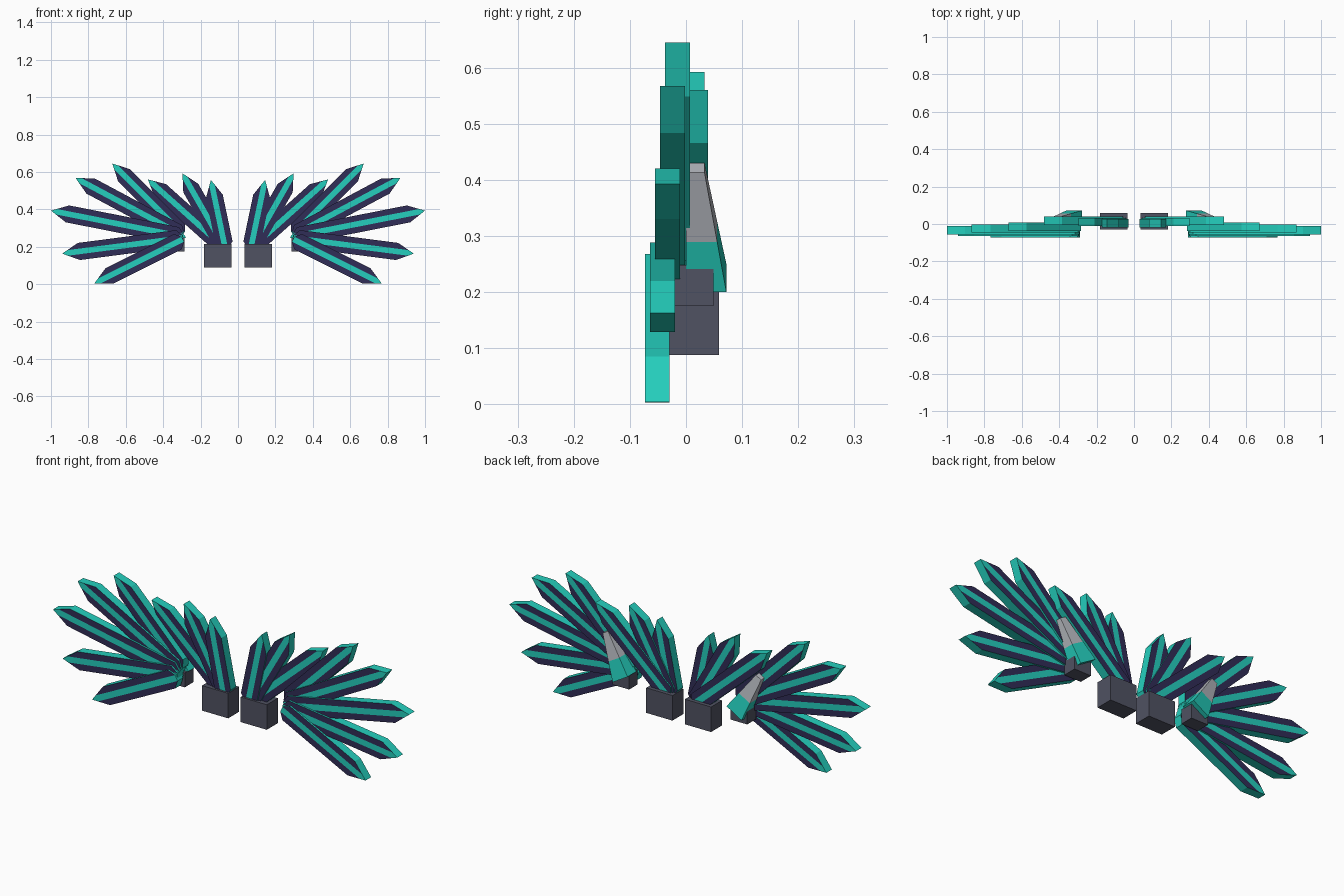
import bpy, bmesh, math
from mathutils import Vector

if "Cube" in bpy.data.objects:
    bpy.data.objects.remove(bpy.data.objects["Cube"])


def material(name, rgb):
    m = bpy.data.materials.new(name)
    m.diffuse_color = (*rgb, 1)
    m.use_nodes = True
    m.node_tree.nodes["Principled BSDF"].inputs["Base Color"].default_value = m.diffuse_color
    return m


NAVY = material("navy", (0.030, 0.026, 0.095))
TEAL = material("teal", (0.018, 0.62, 0.51))
SLATE = material("slate", (0.080, 0.084, 0.122))
SILVER = material("silver", (0.47, 0.49, 0.53))


def finish(bm, name, mats):
    bmesh.ops.recalc_face_normals(bm, faces=bm.faces)
    me = bpy.data.meshes.new(name)
    bm.to_mesh(me)
    bm.free()
    for m in mats:
        me.materials.append(m)
    ob = bpy.data.objects.new(name, me)
    bpy.context.collection.objects.link(ob)
    return ob


def block(name, side, lo, hi):
    bm = bmesh.new()
    bmesh.ops.create_cube(bm, size=1)
    for v in bm.verts:
        p = [lo[i] + (v.co[i] + 0.5) * (hi[i] - lo[i]) for i in range(3)]
        v.co = (side * p[0], p[1], p[2])
    return finish(bm, name, [SLATE])


def feather(name, side, root, tip, y0, y1):
    """Pointed slab: navy faces, teal middle stripe and teal rim."""
    half, stripe, point, heel = 0.046, 0.015, 0.09, 0.03
    r, t = Vector(root), Vector(tip)
    length = (t - r).length
    d = (t - r).normalized()
    n = Vector((-d.y, d.x))
    shoulder = length - point
    cut = length - point * stripe / half
    middle = [(0, -stripe), (cut, -stripe), (length, 0), (cut, stripe), (0, stripe)]
    upper = [(0, stripe), (cut, stripe), (shoulder, half), (heel, half)]
    lower = [(a, -b) for a, b in upper]
    bm = bmesh.new()
    for outline, mat in ((middle, 1), (upper, 0), (lower, 0)):
        pts = [r + d * a + n * b for a, b in outline]
        for y in (y0, y1):
            f = bm.faces.new([bm.verts.new((side * p.x, y, p.y)) for p in pts])
            f.material_index = mat
    # rim around the whole outline
    rim = [(0, -stripe), (heel, -half), (shoulder, -half), (cut, -stripe), (length, 0),
           (cut, stripe), (shoulder, half), (heel, half), (0, stripe)]
    pts = [r + d * a + n * b for a, b in rim]
    for i, p in enumerate(pts):
        q = pts[(i + 1) % len(pts)]
        f = bm.faces.new([bm.verts.new((side * c.x, y, c.y))
                          for c, y in ((p, y0), (q, y0), (q, y1), (p, y1))])
        f.material_index = 1
    bmesh.ops.remove_doubles(bm, verts=bm.verts, dist=1e-5)
    return finish(bm, name, [NAVY, TEAL])


def bracket(name, side):
    """Tapered strut behind the wing, teal below and silver above."""
    base = (Vector((0.278, 0.250)), Vector((0.362, 0.200)))
    top = (Vector((0.415, 0.430)), Vector((0.445, 0.413)))
    bm = bmesh.new()
    rings = []
    for k in (0, 0.42, 1):
        a, b = (base[i].lerp(top[i], k) for i in (0, 1))
        back = 0.072 + (0.033 - 0.072) * k
        rings.append([bm.verts.new((side * p.x, y, p.y))
                      for p, y in ((a, 0.0), (b, 0.0), (b, back), (a, back))])
    for k in (0, 1):
        for i in range(4):
            j = (i + 1) % 4
            f = bm.faces.new((rings[k][i], rings[k][j], rings[k + 1][j], rings[k + 1][i]))
            f.material_index = k
    bm.faces.new(rings[0])
    bm.faces.new(rings[2]).material_index = 1
    return finish(bm, name, [TEAL, SILVER])


INNER_TIPS = [(0.145, 0.557), (0.297, 0.592), (0.482, 0.560)]
OUTER_TIPS = [(0.672, 0.645), (0.868, 0.567), (1.0, 0.393), (0.940, 0.163), (0.768, 0.004)]

for side, label in ((1, "right"), (-1, "left")):
    # mounting blocks
    block(f"{label}_inner_block", side, (0.035, -0.029, 0.088), (0.182, 0.059, 0.215))
    block(f"{label}_outer_block", side, (0.285, -0.020, 0.175), (0.378, 0.049, 0.248))
    bracket(f"{label}_bracket", side)
    # inner fan, stepping backwards
    for i, tip in enumerate(INNER_TIPS):
        y = -0.018 + 0.0065 * i
        feather(f"{label}_inner_feather_{i + 1}", side, (0.068, 0.190), tip, y, y + 0.0445)
    # outer fan, stepping forwards
    for i, tip in enumerate(OUTER_TIPS):
        y = -0.0375 - 0.009 * i
        feather(f"{label}_outer_feather_{i + 1}", side, (0.295, 0.268 - 0.007 * i), tip, y, y + 0.0445)
